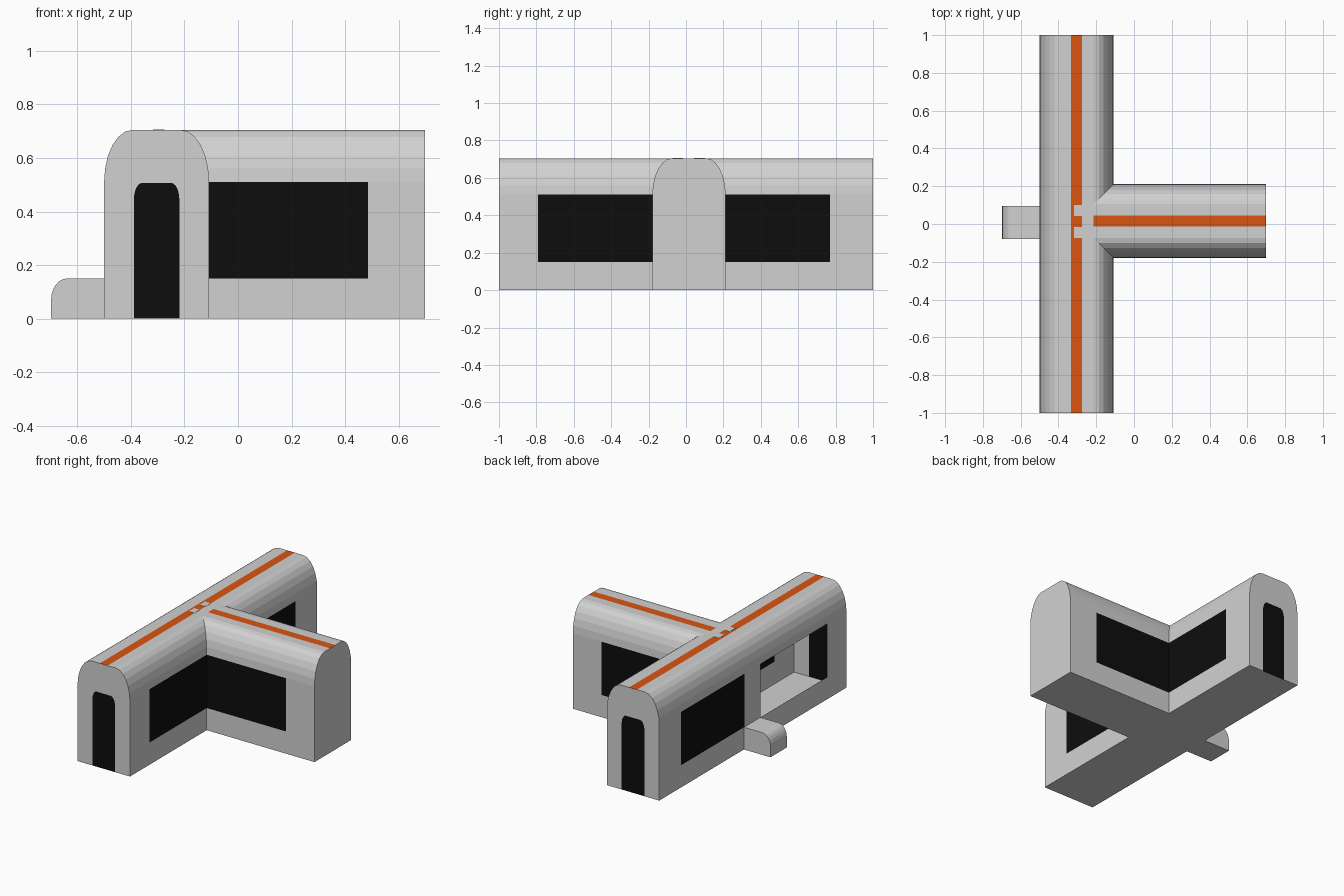
import bpy, bmesh, math

cube = bpy.data.objects.get("Cube")
if cube:
    bpy.data.objects.remove(cube, do_unlink=True)


def material(name, rgb):
    m = bpy.data.materials.new(name)
    m.use_nodes = True
    m.diffuse_color = (*rgb, 1)
    m.node_tree.nodes["Principled BSDF"].inputs["Base Color"].default_value = (*rgb, 1)
    return m


MATS = [material("pale grey panel", (0.64, 0.64, 0.64)),
        material("black glass", (0.004, 0.004, 0.004)),
        material("orange stripe", (0.70, 0.09, 0.005))]
GREY, BLACK, ORANGE = range(3)

HALF, TOP, STRIPE = 0.196, 0.705, 0.029
SILL, LINTEL = 0.15, 0.51


def finish(name, bm):
    bmesh.ops.remove_doubles(bm, verts=bm.verts, dist=0.0002)
    bmesh.ops.recalc_face_normals(bm, faces=bm.faces)
    me = bpy.data.meshes.new(name)
    bm.to_mesh(me)
    bm.free()
    for m in MATS:
        me.materials.append(m)
    ob = bpy.data.objects.new(name, me)
    bpy.context.collection.objects.link(ob)
    return ob


def face(bm, pts, mat=GREY):
    f = bm.faces.new([bm.verts.new(p) for p in pts])
    f.material_index = mat


def quarter(flat, half, low, high, n=6):
    """Quarter ellipse from the wall up to the flat top."""
    angles = [k * math.pi / 2 / n for k in range(n + 1)]
    return [(flat + (half - flat) * math.cos(a), low + (high - low) * math.sin(a))
            for a in angles]


def arch(side):
    return side + [(-u, z) for u, z in reversed(side)]


HULL = arch([(HALF, 0), (HALF, SILL)] + quarter(0.09, HALF, LINTEL, TOP)
            + [(STRIPE, TOP)])
DOOR = arch([(0.085, 0)] + quarter(0.054, 0.085, 0.444, 0.507))


def tunnel(name, stations, place, window, opening=None, caps=(), doors=False):
    """Vaulted shell along its stations, coloured cell by cell."""
    bm = bmesh.new()
    for (u0, z0), (u1, z1) in zip(HULL, HULL[1:] + HULL[:1]):
        for t0, t1 in zip(stations, stations[1:]):
            u, z, t = (u0 + u1) / 2, (z0 + z1) / 2, (t0 + t1) / 2
            mat = GREY
            if z > TOP - 0.001 and abs(u) < STRIPE:
                mat = ORANGE
            elif abs(u) > HALF - 0.001 and SILL < z < LINTEL:
                if opening and opening(u, t):
                    continue
                if window(u, t):
                    mat = BLACK
            face(bm, [place(u0, t0, z0), place(u0, t1, z0),
                      place(u1, t1, z1), place(u1, t0, z1)], mat)
    for t in caps:
        outline = HULL + DOOR[::-1] if doors else HULL
        face(bm, [place(u, t, z) for u, z in outline])
        if doors:
            face(bm, [place(u, t, z) for u, z in DOOR], BLACK)
    return finish(name, bm)


HALL_X, WING_Y = -0.304, 0.016

# Long hall with a door at each end and one unglazed window
tunnel("main_hall", [-1, -0.79, -0.08, 0.09, 0.77, 1],
       lambda u, t, z: (HALL_X + u, t, z),
       window=lambda u, t: -0.79 < t < 0.77 and (u > 0 or t > 0.09),
       opening=lambda u, t: u < 0 and -0.79 < t < -0.08,
       caps=(-1, 1), doors=True)

# Side wing, open where it joins the hall
tunnel("side_wing", [-0.215, -0.108, 0.485, 0.698],
       lambda u, t, z: (t, WING_Y + u, z),
       window=lambda u, t: -0.108 < t < 0.485,
       caps=(0.698,))

# Rounded entrance step
bm = bmesh.new()
side = [(-0.499, 0), (-0.499, 0.15)]
side += [(-u, z) for u, z in reversed(quarter(0.638, 0.698, 0.07, 0.15))]
side += [(-0.698, 0)]
y0, y1 = -0.08, 0.095
for a, b in zip(side, side[1:] + side[:1]):
    face(bm, [(a[0], y0, a[1]), (a[0], y1, a[1]), (b[0], y1, b[1]), (b[0], y0, b[1])])
for y in (y0, y1):
    face(bm, [(x, y, z) for x, z in side])
finish("entrance_step", bm)

# Small roof plates breaking the stripe at the junction
for name, y in (("roof_plate_back", 0.072), ("roof_plate_front", -0.044)):
    bm = bmesh.new()
    bmesh.ops.create_cube(bm, size=1)
    bmesh.ops.scale(bm, vec=(0.043, 0.058, 0.003), verts=bm.verts)
    finish(name, bm).location = (-0.296, y, TOP)
